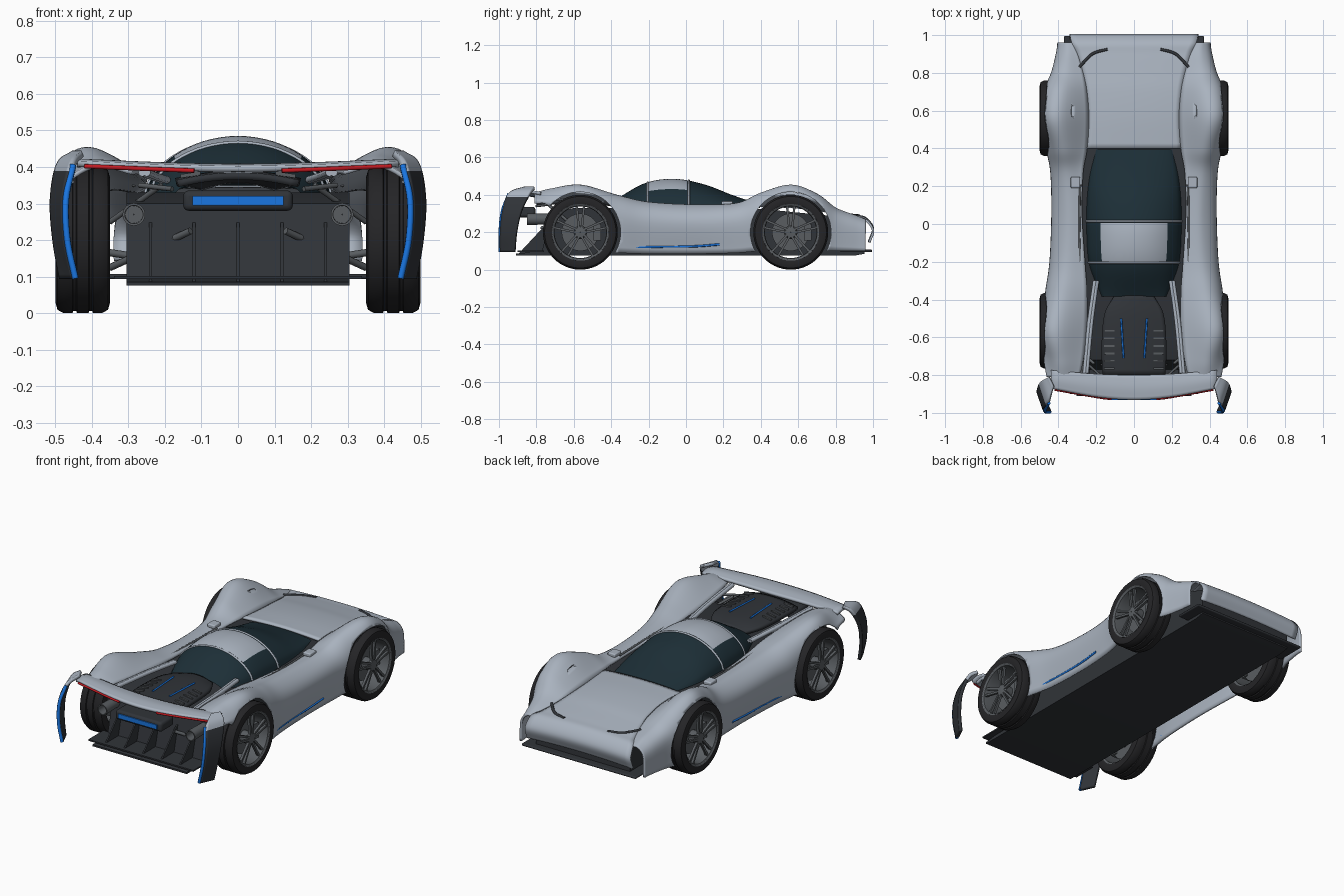
import bpy, bmesh
from math import sin, cos, pi, radians
from mathutils import Vector, Matrix

if "Cube" in bpy.data.objects:
    bpy.data.objects.remove(bpy.data.objects["Cube"])


def mat(name, r, g, b):
    m = bpy.data.materials.new(name)
    m.diffuse_color = (r, g, b, 1)
    m.use_nodes = True
    m.node_tree.nodes["Principled BSDF"].inputs["Base Color"].default_value = m.diffuse_color
    return m


SILVER = mat("silver paint", .40, .45, .52)
DARK = mat("carbon", .03, .034, .04)
RUBBER = mat("rubber", .018, .018, .02)
GLASS = mat("glass", .012, .028, .038)
METAL = mat("metal", .10, .11, .12)
BLUE = mat("blue light", .01, .18, .75)
RED = mat("red light", .55, .01, .015)


def add(name, bm, mats, angle=35):
    bmesh.ops.recalc_face_normals(bm, faces=bm.faces[:])
    me = bpy.data.meshes.new(name)
    bm.to_mesh(me)
    bm.free()
    for m in mats:
        me.materials.append(m)
    me.shade_smooth()
    me.set_sharp_from_angle(angle=radians(angle))
    ob = bpy.data.objects.new(name, me)
    bpy.context.collection.objects.link(ob)
    return ob


def smooth(pts, n):
    """Catmull-Rom curve through pts, n steps per span."""
    p = [Vector(q) for q in pts]
    p = [2 * p[0] - p[1]] + p + [2 * p[-1] - p[-2]]
    out = []
    for i in range(1, len(p) - 2):
        a, b, c, d = p[i - 1:i + 3]
        for k in range(n):
            t = k / n
            out.append(.5 * (2 * b + (c - a) * t + (2 * a - 5 * b + 4 * c - d) * t * t
                             + (3 * b - a - 3 * c + d) * t ** 3))
    return out + [p[-2]]


def loft(name, sections, mats, nu=5, nv=6, thick=.01, pick=None):
    rows = [smooth(s, nu) for s in sections]
    cols = [smooth(c, nv) for c in zip(*rows)]
    bm = bmesh.new()
    v = [[bm.verts.new(p) for p in c] for c in cols]
    for i in range(len(v) - 1):
        for j in range(len(v[0]) - 1):
            f = bm.faces.new((v[i][j], v[i + 1][j], v[i + 1][j + 1], v[i][j + 1]))
            if pick:
                f.material_index = pick(f.calc_center_median(), i / (len(v) - 1))
    ob = add(name, bm, mats)
    if thick:
        m = ob.modifiers.new("thickness", 'SOLIDIFY')
        m.thickness, m.offset = thick, 0
    return ob


def mirror(ob):
    ob.modifiers.new("mirror", 'MIRROR')
    return ob


def box(name, loc, size, m, rot=(0, 0, 0), bevel=0, both=True):
    for s in ((1, -1) if both else (1,)):
        bm = bmesh.new()
        bmesh.ops.create_cube(bm, size=1, matrix=Matrix.Diagonal((*size, 1)))
        ob = add(name, bm, [m])
        ob.location = (loc[0] * s, loc[1], loc[2])
        ob.rotation_euler = (rot[0], rot[1] * s, rot[2] * s)
        if bevel:
            b = ob.modifiers.new("bevel", 'BEVEL')
            b.width, b.segments = bevel, 3


def tube(name, pts, r, m, both=True, n=6):
    for s in ((1, -1) if both else (1,)):
        cu = bpy.data.curves.new(name, 'CURVE')
        cu.dimensions, cu.bevel_depth, cu.bevel_resolution = '3D', r, 2
        cu.use_fill_caps = True
        path = smooth(pts, n)
        sp = cu.splines.new('POLY')
        sp.points.add(len(path) - 1)
        for q, p in zip(sp.points, path):
            q.co = (p.x * s, p.y, p.z, 1)
        cu.materials.append(m)
        bpy.context.collection.objects.link(bpy.data.objects.new(name, cu))


def prism(name, outline, half, m, x=0):
    """Side outline (y, z) extruded across x."""
    bm = bmesh.new()
    f = bm.faces.new([bm.verts.new((x - half, y, z)) for y, z in outline])
    g = bmesh.ops.extrude_face_region(bm, geom=[f])["geom"]
    bmesh.ops.translate(bm, vec=(2 * half, 0, 0), verts=[e for e in g if isinstance(e, bmesh.types.BMVert)])
    return add(name, bm, [m], 20)


def revolve(bm, prof, steps=48):
    vs = [bm.verts.new((x, 0, r)) for x, r in prof]
    es = [bm.edges.new(e) for e in zip(vs, vs[1:])]
    bmesh.ops.spin(bm, geom=vs + es, cent=(0, 0, 0), axis=(1, 0, 0), angle=2 * pi, steps=steps, use_merge=True)


# side body with fenders: y, inner x z, crest x z, shoulder x z, bottom x z
SIDE = [(-.81, .29, .385, .38, .405, .45, .375, .455, .355),
        (-.72, .27, .385, .39, .428, .465, .37, .468, .33),
        (-.56, .25, .37, .41, .448, .482, .37, .475, .10),
        (-.36, .25, .36, .39, .39, .462, .30, .445, .09),
        (-.20, .26, .345, .37, .352, .44, .27, .42, .085),
        (.05, .275, .335, .36, .337, .43, .26, .41, .085),
        (.27, .27, .335, .37, .347, .435, .27, .42, .09),
        (.40, .25, .34, .38, .405, .458, .31, .44, .10),
        (.56, .24, .335, .40, .448, .482, .37, .475, .10),
        (.70, .25, .32, .39, .40, .47, .33, .46, .10),
        (.80, .27, .30, .37, .325, .43, .27, .425, .10),
        (.90, .30, .28, .36, .285, .405, .235, .405, .10),
        (.96, .33, .265, .365, .258, .395, .215, .40, .10)]
side = loft("side_body", [[(r[i], r[0], r[i + 1]) for i in (1, 3, 5, 7)] for r in SIDE], [SILVER], 7, 7, .012)
for y in (-.565, .56):
    bm = bmesh.new()
    bmesh.ops.create_cone(bm, cap_ends=True, segments=64, radius1=.215, radius2=.215, depth=.3,
                          matrix=Matrix.Translation((.48, y, .2)) @ Matrix.Rotation(pi / 2, 4, 'Y'))
    cut = add("wheel_arch_cutter", bm, [])
    cut.hide_render = True
    cut.display_type = 'WIRE'
    b = side.modifiers.new("arch", 'BOOLEAN')
    b.operation, b.object, b.solver = 'DIFFERENCE', cut, 'EXACT'
mirror(side)

# hood rolling over into the nose
hood = [(r[0], r[1], r[2]) for r in SIDE[7:]] + [(1.0, .34, .21), (.98, .34, .145)]
loft("hood", [[(x * k, y, z + .01 * (1 - k * k)) for k in (-1, -.5, 0, .5, 1)] for y, x, z in hood],
     [SILVER], 5, 6, .012)
tube("headlight_strip", [(.14, .925, .288), (.22, .90, .290), (.29, .83, .300)], .008, DARK)

# dark tub, floor, splitter and diffuser
prism("tub", [(-.91, .075), (-.91, .085), (-.77, .10), (-.72, .30), (-.60, .33), (.40, .325), (.80, .285),
              (.95, .235), (.955, .085), (.90, .075)], .305, DARK)
box("splitter", (0, .91, .10), (.74, .17, .014), DARK, bevel=.006, both=False)
box("diffuser_plate", (0, -.83, .098), (.68, .14, .008), DARK, both=False)
for x in (-.24, -.12, 0, .12, .24):
    prism("diffuser_fin", [(-.90, .08), (-.72, .09), (-.70, .27), (-.76, .23)], .004, DARK, x)

# canopy: glass with painted roof panel
CANOPY = [(.395, .20, .02), (.25, .235, .068), (.10, .25, .125), (-.06, .25, .155), (-.22, .235, .132), (-.385, .17, .04)]


def roof(c, t):
    return 1 if -.205 < c.y < .01 and abs(c.x) < .17 else 0


ang = [-pi / 2 + pi * i / 8 for i in range(9)]
loft("canopy", [[(w * sin(a), y, .33 + h * max(cos(a), 0) ** 1.25) for a in ang] for y, w, h in CANOPY],
     [GLASS, SILVER], 4, 10, 0, roof)
for y, w, h in ((.015, .252, .147), (-.205, .238, .136)):
    tube("roof_band", [(w * sin(a), y, .33 + h * max(cos(a), 0) ** 1.25) for a in ang], .006, SILVER, False, 4)

# engine deck with slats and blue strips
loft("engine_deck", [[(w * k, y, z - .02 * k * k) for k in (-1, -.5, 0, .5, 1)]
                     for y, w, z in ((-.38, .10, .365), (-.48, .155, .378), (-.65, .17, .38), (-.80, .165, .375))],
     [DARK], 4, 5, .02)
for i in range(6):
    box("deck_slat", (.13, -.565 - i * .04, .379), (.055, .010, .010), METAL, (0, .15, 0))
tube("deck_blue_strip", [(.068, -.50, .389), (.055, -.71, .388)], .005, BLUE)
for i in range(2):
    tube("buttress", [(.195 + i * .012, -.30, .365), (.225 + i * .012, -.52, .375), (.25 + i * .012, -.79, .385)],
         .011, SILVER)
tube("deck_brace", [(.18, -.80, .34), (.27, -.72, .35)], .007, METAL)

# rear wing, its red lights and end fins
WING = [(-.44, -.775, -.87, .412), (-.2, -.795, -.915, .402), (0, -.80, -.93, .398), (.2, -.795, -.915, .402),
        (.44, -.775, -.87, .412)]
loft("rear_wing", [[(x, a, z - .005), (x, (a + b) / 2, z + .003), (x, b, z - .003)] for x, a, b, z in WING],
     [SILVER], 4, 6, .016)
tube("wing_red_light", [(.12, -.927, .390), (.2, -.916, .393), (.42, -.877, .402)], .006, RED)
FIN = [(-.81, .45, -.86, .425, .437), (-.835, .49, -.945, .452, .405), (-.88, .507, -.98, .472, .31),
       (-.905, .50, -.992, .468, .20), (-.915, .482, -.992, .446, .095)]
mirror(loft("end_fin", [[Vector((a, y, z)).lerp((b, yb, z), k) for y, a, yb, b, z in FIN] for k in (0, .25, .5, 1)],
            [SILVER, DARK], 8, 4, .018, lambda c, t: 0 if t < .3 else 1))
tube("fin_blue_light", [(b - .001, yb - .002, z) for y, a, yb, b, z in FIN[1:]], .009, BLUE)

# tail lamp, exhausts and suspension arms
box("tail_lamp_housing", (0, -.865, .308), (.30, .12, .056), DARK, bevel=.015, both=False)
box("tail_lamp", (0, -.925, .308), (.25, .012, .026), BLUE, both=False)
for s in (1, -1):
    bm = bmesh.new()
    revolve(bm, [(-.08, .001), (-.08, .028), (.09, .031), (.09, .025), (.02, .024), (.02, .001)], 28)
    ob = add("exhaust_pipe", bm, [METAL])
    ob.location, ob.rotation_euler = (.285 * s, -.76, .27), (0, 0, -pi / 2)
tube("lower_arm", [(.13, -.77, .225), (.35, -.60, .125)], .010, METAL)
tube("upper_arm", [(.21, -.74, .35), (.35, -.62, .25)], .008, METAL)
tube("front_arm", [(.25, .56, .15), (.38, .56, .17)], .010, METAL)

# side details: sill lights, rails and mirrors
tube("sill_blue_light", [(.434, -.28, .120), (.423, -.12, .122), (.422, .05, .125), (.426, .18, .135)], .006, BLUE)
tube("side_rail", [(.285, -.27, .352), (.29, -.03, .343), (.285, .21, .343)], .006, METAL)
box("mirror", (.31, .22, .355), (.05, .06, .022), SILVER, bevel=.006)

# wheels
half = [(.07, .148), (.075, .17), (.069, .191), (.052, .2), (.028, .2), (.026, .194), (.018, .194), (.016, .2)]
bm = bmesh.new()
revolve(bm, half + [(-x, r) for x, r in reversed(half)], 56)
tire = add("tire", bm, [RUBBER])
bm = bmesh.new()
revolve(bm, [(-.07, .15), (-.06, .138), (.05, .138), (.066, .141), (.072, .152), (.06, .155)])
revolve(bm, [(.005, .001), (.005, .10), (-.015, .10), (-.015, .001)])
revolve(bm, [(-.06, .03), (.05, .036), (.062, .028), (.064, .001)], 24)
for i in range(5):
    for s in (-1, 1):
        bmesh.ops.create_cube(bm, size=1, matrix=Matrix.Rotation(2 * pi * i / 5, 4, 'X')
                              @ Matrix.Translation((.055, s * .014, .082)) @ Matrix.Rotation(-s * .10, 4, 'X')
                              @ Matrix.Diagonal((.014, .012, .122, 1)))
bmesh.ops.create_cube(bm, size=1, matrix=Matrix.Translation((.0, .09, 0)) @ Matrix.Diagonal((.05, .04, .09, 1)))
rim = add("rim", bm, [METAL])
for part in (tire, rim):
    for k, (s, y) in enumerate(((1, .56), (-1, .56), (1, -.565), (-1, -.565))):
        ob = part if k == 0 else part.copy()
        if k:
            bpy.context.collection.objects.link(ob)
        ob.location = (.425 * s, y, .2)
        ob.rotation_euler = (0, 0, 0 if s > 0 else pi)
